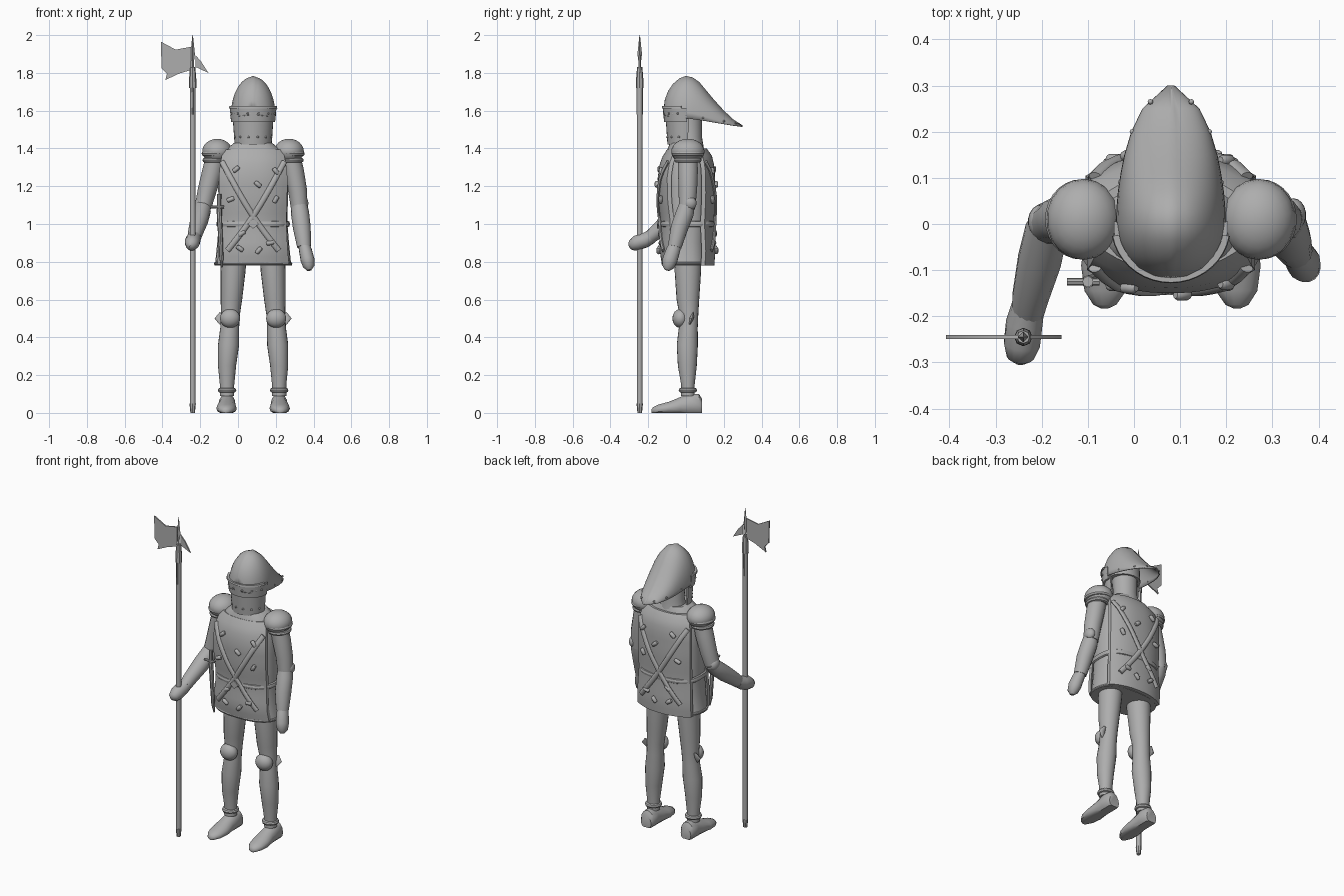
import bpy, bmesh, math
from mathutils import Vector, Matrix

if "Cube" in bpy.data.objects:
    bpy.data.objects.remove(bpy.data.objects["Cube"])

CX = 0.08  # body centre line
STEEL = bpy.data.materials.new("grey steel")
STEEL.diffuse_color = (0.42, 0.42, 0.42, 1)
STEEL.use_nodes = True
STEEL.node_tree.nodes["Principled BSDF"].inputs["Base Color"].default_value = STEEL.diffuse_color


def finish(name, bm):
    bmesh.ops.recalc_face_normals(bm, faces=bm.faces)
    me = bpy.data.meshes.new(name)
    bm.to_mesh(me)
    bm.free()
    ob = bpy.data.objects.new(name, me)
    me.materials.append(STEEL)
    bpy.context.collection.objects.link(ob)
    return ob


def skin(name, rings, closed=True, caps=True):
    """Bridge equal rings of points into a surface."""
    bm = bmesh.new()
    vs = [[bm.verts.new(p) for p in r] for r in rings]
    n = len(rings[0])
    for a, b in zip(vs, vs[1:]):
        for i in range(n if closed else n - 1):
            j = (i + 1) % n
            bm.faces.new((a[i], a[j], b[j], b[i]))
    if caps and closed:
        bm.faces.new(vs[0])
        bm.faces.new(vs[-1])
    return finish(name, bm)


def loft(name, secs, n=20, power=2.0):
    """Horizontal superellipse sections (x, y, z, rx, ry)."""
    rings = []
    for x, y, z, rx, ry in secs:
        r = []
        for i in range(n):
            a = math.tau * i / n
            c, s = math.cos(a), math.sin(a)
            r.append((x + rx * math.copysign(abs(c) ** (2 / power), c),
                      y + ry * math.copysign(abs(s) ** (2 / power), s), z))
        rings.append(r)
    return skin(name, rings)


def tube(name, pts, n=14, flat=1.0):
    """Round tube through (x, y, z, radius) points."""
    P = [Vector(p[:3]) for p in pts]
    rings = []
    for k, p in enumerate(P):
        t = (P[min(k + 1, len(P) - 1)] - P[max(k - 1, 0)]).normalized()
        u = t.cross(Vector((0, 1, 0))).normalized()
        w = t.cross(u)
        r = pts[k][3]
        rings.append([p + u * r * math.cos(math.tau * i / n)
                      + w * r * flat * math.sin(math.tau * i / n) for i in range(n)])
    return skin(name, rings)


def ball(name, c, r, rot=None, seg=18):
    bm = bmesh.new()
    m = Matrix.Translation(c) @ (rot or Matrix()) @ Matrix.Diagonal((*r, 1))
    bmesh.ops.create_uvsphere(bm, u_segments=seg, v_segments=max(6, seg * 2 // 3), radius=1, matrix=m)
    return finish(name, bm)


def hoop(name, c, rx, ry, r, power=2.0, tall=1.0):
    """Horizontal rounded band."""
    secs = []
    for i in range(9):
        a = math.tau * i / 8
        secs.append((c[0], c[1], c[2] + r * tall * math.sin(a), rx + r * math.cos(a), ry + r * math.cos(a)))
    ob = loft(name, secs, 28, power)
    return ob


def plate(name, outline, y, thick):
    """Flat vertical plate from an (x, z) outline."""
    return skin(name, [[(x, y - thick / 2, z) for x, z in outline],
                       [(x, y + thick / 2, z) for x, z in outline]])


def lerp(table, t):
    for a, b in zip(table, table[1:]):
        if t <= b[0]:
            f = max(0, (t - a[0]) / (b[0] - a[0]))
            return [p + (q - p) * f for p, q in zip(a[1:], b[1:])]
    return table[-1][1:]


# torso and neck
loft("padded_coat", [(CX, 0, z, a, b) for z, a, b in (
    (.78, .205, .125), (.80, .20, .12), (.9, .19, .115), (1.0, .182, .12), (1.2, .185, .125),
    (1.33, .175, .115), (1.39, .15, .10), (1.43, .10, .085))], 28, 2.5)
hoop("coat_hem", (CX, 0, .79), .2, .122, .008, 2.5)
loft("neck", [(CX, .02, 1.4, .085, .075), (CX, .02, 1.46, .07, .065), (CX, .01, 1.6, .075, .075)])

# breast and back plates: z, half width, depth
FRONT = [(.79, .19, .128), (.86, .183, .14), (1.0, .176, .132), (1.12, .18, .147),
         (1.25, .182, .150), (1.34, .172, .135), (1.395, .155, .10)]
BACK = [(.78, .185, .15), (.85, .185, .155), (1.0, .178, .148), (1.15, .18, .155),
        (1.3, .178, .152), (1.37, .165, .135), (1.40, .15, .11)]


def surf(s, x, z):
    w, d = lerp(FRONT if s < 0 else BACK, z)
    return s * (d - .05 * min(1, abs((x - CX) / w)) ** 2.4)


for s, tab, nm in ((-1, FRONT, "breast_plate"), (1, BACK, "back_plate")):
    rings = []
    for k in range(17):
        z = tab[0][0] + (tab[-1][0] - tab[0][0]) * k / 16
        w = lerp(tab, z)[0]
        xs = [CX + w * (i / 8 - 1) for i in range(17)]
        rings.append([(x, surf(s, x, z), z) for x in xs]
                     + [(x, surf(s, x, z) - s * .022, z) for x in reversed(xs)])
    skin(nm, rings)
    # crossed straps
    for m in (-1, 1):
        pts = []
        for k in range(13):
            t = k / 12
            x = CX + m * (.165 - .30 * t)
            z = 1.33 - .47 * t - .03 * math.sin(math.pi * t)
            pts.append((x, surf(s, x, z) + s * .004, z, .015))
        tube("cross_strap", pts, 10, .6)
    # toggles over the plates
    for dx, z, a in ((-.09, 1.29, 40), (.025, 1.21, -40), (-.12, 1.13, 20), (.12, 1.13, 60),
                     (-.06, .95, 35), (.09, .90, 10), (-.07, .87, -35), (.03, .86, 50), (.12, 1.28, -50)):
        x, r = CX + dx, math.radians(a)
        c, q = math.cos(r) * .02, math.sin(r) * .02
        y = surf(s, x, z) + s * .005
        tube("toggle", [(x - c, y, z - q, .008), (x - c * .7, y, z - q * .7, .012),
                        (x + c * .7, y, z + q * .7, .012), (x + c, y, z + q, .008)], 8)

# belt, buckle, dagger
hoop("belt", (CX, .008, 1.0), .185, .135, .010, 2.8, 1.7)
plate("buckle", [(CX - .03, 1.0), (CX, .975), (CX + .03, 1.0), (CX, 1.025)], -.148, .012)
tube("dagger_sheath", [(-.085, -.115, .77, .004), (-.088, -.12, .82, .011), (-.1, -.125, 1.08, .014)], 8)
tube("dagger_grip", [(-.1, -.125, 1.08, .010), (-.1, -.125, 1.16, .012)], 8)
tube("dagger_guard", [(-.145, -.125, 1.09, .008), (-.075, -.125, 1.09, .008)], 8)

# helmet: stations of y, half width, rim height, top height
HELM = [(-.118, .022, 1.575, 1.61), (-.112, .045, 1.573, 1.655), (-.095, .075, 1.57, 1.70),
        (-.07, .097, 1.568, 1.737), (-.035, .113, 1.565, 1.767), (0, .119, 1.56, 1.78),
        (.035, .118, 1.555, 1.772), (.07, .115, 1.55, 1.748), (.11, .109, 1.544, 1.70),
        (.15, .101, 1.537, 1.652), (.2, .086, 1.529, 1.597), (.25, .062, 1.521, 1.55), (.3, .008, 1.514, 1.518)]
rings = []
for y, w, lo, hi in HELM:
    r = []
    for i in range(25):
        a = math.pi * i / 24
        ridge = .004 if i == 12 else 0
        r.append((CX + w * math.cos(a), y, lo + (hi - lo) * math.sin(a) ** .95 + ridge))
    rings.append(r)
shell = skin("helmet", rings, closed=False)
mod = shell.modifiers.new("thick", "SOLIDIFY")
mod.thickness = .005
skin("helmet_front", [rings[0], [(p[0] * .3 + CX * .7, -.12, 1.59) for p in rings[0]]], closed=False)
# helmet lining closes the skull
loft("helmet_lining", [(CX, 0, 1.56, .10, .095), (CX, 0, 1.66, .095, .09), (CX, 0, 1.72, .05, .05)])


def front_band(name, z0, z1, r0, r1, a0, a1, thick):
    """Curved band wrapped around the face."""
    rr = []
    for k in range(19):
        a = math.radians(a0 + (a1 - a0) * k / 18)
        c, s = math.cos(a), math.sin(a)
        rr.append([(CX + (r + e) * c, -.005 + (r * .95 + e) * s, z) for r, e, z in
                   ((r0, 0, z0), (r1, 0, z1), (r1, -thick, z1), (r0, -thick, z0))])
    skin(name, rr)


# visor, eye slot lip and chin guard
front_band("visor", 1.54, 1.615, .117, .124, 175, 365, .012)
front_band("visor_lip", 1.612, 1.624, .13, .128, 190, 350, .014)
front_band("chin_guard", 1.42, 1.56, .098, .108, 170, 370, .012)
for z, r in ((1.46, .102), (1.585, .121)):
    for a in range(200, 350, 28):
        t = math.radians(a)
        ball("face_rivet", (CX + r * math.cos(t), -.005 + r * .95 * math.sin(t), z), (.006,) * 3, seg=8)
for y in (-.07, 0, .09, .2, .265):
    w, lo, hi = lerp(HELM, y)
    for m in (-1, 1):
        ball("rim_rivet", (CX + m * w * .97, y, lo + .015), (.006,) * 3, seg=8)

# legs, mirrored about the body centre
for m in (-1, 1):
    X = lambda d: CX + m * d
    loft("leg", [(X(d), y, z, a, b) for d, y, z, a, b in (
        (.138, .01, .09, .038, .036), (.138, .01, .15, .038, .036), (.138, .007, .25, .048, .05),
        (.130, .007, .36, .056, .056), (.124, .012, .45, .050, .050), (.120, .015, .52, .050, .050),
        (.115, .01, .60, .057, .060), (.106, .01, .75, .066, .070), (.102, .01, .84, .068, .072))])
    ball("knee_cop", (X(.122), -.03, .5), (.054, .042, .05))
    tube("knee_wing", [(X(.170), .02, .47, .008), (X(.182), .03, .50, .022), (X(.170), .04, .53, .008)], 8, .5)
    hoop("ankle_ring", (X(.138), .01, .12), .036, .036, .013)
    # foot runs heel to toe
    rings = []
    for y, w, h in ((.085, .035, .075), (.07, .045, .10), (.02, .045, .105), (-.03, .047, .085),
                    (-.09, .054, .06), (-.145, .045, .045), (-.175, .025, .03), (-.183, .008, .018)):
        c = X(.138 + max(0, -y) * .03)
        rings.append([(c + w * math.cos(math.tau * i / 14), y,
                       max(0, h * (.4 + .6 * math.sin(math.tau * i / 14)))) for i in range(14)])
    skin("foot", rings)

# pauldrons and shoulder bands
for m in (-1, 1):
    x = CX + m * .19
    ball("pauldron", (x, .01, 1.385), (.08, .088, .066))
    hoop("pauldron_rim", (x + m * .004, .01, 1.372), .066, .074, .013)
    hoop("shoulder_band", (x + m * .012, .01, 1.338), .053, .06, .013)

# arm holding the pole
tube("upper_arm", [(-.115, .01, 1.37, .052), (-.135, .01, 1.28, .054), (-.163, .01, 1.18, .05), (-.185, .0, 1.09, .044)])
tube("forearm", [(-.182, .02, 1.12, .036), (-.19, -.015, 1.075, .047), (-.205, -.08, 1.02, .048),
                 (-.225, -.16, .955, .040), (-.23, -.19, .93, .036)])
tube("gauntlet", [(-.23, -.18, .935, .036), (-.238, -.215, .915, .04), (-.243, -.26, .9, .040),
                  (-.246, -.288, .885, .030), (-.246, -.3, .878, .012)])
ball("elbow_cop", (-.2, .005, 1.105), (.03, .038, .04))

# hanging arm
tube("upper_arm", [(.275, .01, 1.37, .052), (.295, .01, 1.28, .054), (.315, .01, 1.18, .05), (.325, .005, 1.08, .044)])
tube("forearm", [(.322, .01, 1.12, .040), (.328, -.005, 1.06, .048), (.338, -.035, .98, .047), (.35, -.06, .88, .037)])
tube("gauntlet", [(.348, -.055, .895, .03), (.357, -.068, .86, .034), (.368, -.085, .81, .037),
                  (.375, -.095, .775, .030), (.377, -.1, .755, .012)], flat=1.1)
ball("elbow_cop", (.345, .02, 1.11), (.028, .036, .036))

# halberd
hx, hy = -.24, -.245
tube("pole", [(hx, hy, .04, .015), (hx, hy, 1.72, .015)], 10)
tube("pole_foot", [(hx, hy, 0, .012), (hx, hy, .05, .017)], 8)
tube("pole_socket", [(hx, hy, 1.72, .020), (hx, hy, 1.77, .019), (hx, hy, 1.83, .014)], 8)
for m in (-1, 1):
    tube("socket_langet", [(hx, hy + m * .013, 1.58, .004), (hx, hy + m * .013, 1.74, .006)], 6)
tube("top_spike", [(hx, hy, 1.82, .006), (hx, hy, 1.86, .007), (hx, hy, 1.90, .012), (hx, hy, 2.0, .0015)], 4)
plate("axe_blade", [(-.408, 1.965), (-.33, 1.923), (-.25, 1.938), (-.25, 1.815), (-.31, 1.797),
                    (-.385, 1.762), (-.376, 1.795), (-.405, 1.825)], hy, .008)
plate("back_beak", [(-.226, 1.895), (-.195, 1.86), (-.157, 1.80), (-.226, 1.832)], hy, .008)

# smooth shading with sharp edges kept
bpy.ops.object.select_all(action='SELECT')
bpy.context.view_layer.objects.active = shell
bpy.ops.object.shade_smooth_by_angle(angle=math.radians(40))
